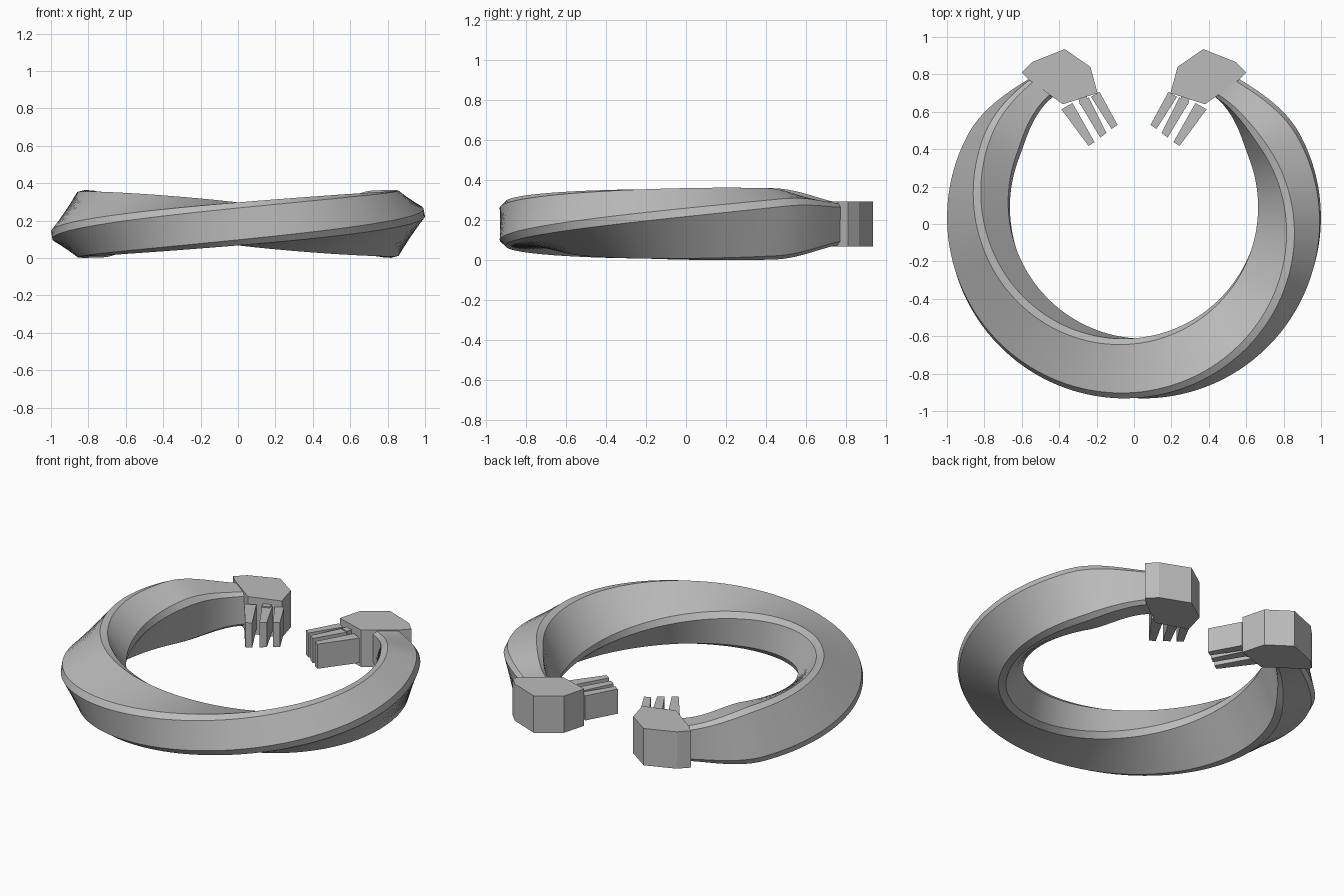
import bpy, bmesh, math

cube = bpy.data.objects.get("Cube")
if cube:
    bpy.data.objects.remove(cube, do_unlink=True)

metal = bpy.data.materials.new("grey_metal")
metal.use_nodes = True
GREY = (0.5, 0.5, 0.5, 1)
metal.diffuse_color = GREY
metal.node_tree.nodes["Principled BSDF"].inputs["Base Color"].default_value = GREY

MID_Z = 0.182


def finish(name, bm, smooth=False):
    bmesh.ops.recalc_face_normals(bm, faces=bm.faces[:])
    mesh = bpy.data.meshes.new(name)
    bm.to_mesh(mesh)
    bm.free()
    mesh.materials.append(metal)
    obj = bpy.data.objects.new(name, mesh)
    bpy.context.collection.objects.link(obj)
    if smooth:
        bpy.ops.object.select_all(action="DESELECT")
        obj.select_set(True)
        bpy.context.view_layer.objects.active = obj
        bpy.ops.object.shade_smooth_by_angle(angle=math.radians(25))
    return obj


def prism(name, outline, half_height, side):
    """Upright prism from a plan outline, mirrored in x by side."""
    bm = bmesh.new()
    rings = [[bm.verts.new((side * x, y, MID_Z + dz)) for x, y in outline]
             for dz in (-half_height, half_height)]
    bm.faces.new(rings[0])
    bm.faces.new(rings[1])
    n = len(outline)
    for i in range(n):
        j = (i + 1) % n
        bm.faces.new((rings[0][i], rings[0][j], rings[1][j], rings[1][i]))
    return finish(name, bm)


# Twisted band: chamfered rectangle turning a quarter turn toward each end
def twisted_band():
    radius, centre_y, steps = 0.831, 0.06, 120
    a, b, c = 0.16, 0.115, 0.03
    section = [(a, c - b), (a, b - c), (a - c, b), (c - a, b),
               (-a, b - c), (-a, c - b), (c - a, -b), (a - c, -b)]
    bm = bmesh.new()
    rings = []
    for i in range(steps + 1):
        s = 2 * i / steps - 1
        theta = math.radians(-90 + 145 * s)
        twist = math.radians(90 * s)
        f = max(0, (abs(s) - 0.8) / 0.2)
        scale = 1 - 0.35 * f * f * (3 - 2 * f)
        ring = []
        for u, v in section:
            r = radius + scale * (u * math.cos(twist) - v * math.sin(twist))
            z = MID_Z + scale * (u * math.sin(twist) + v * math.cos(twist))
            ring.append(bm.verts.new((r * math.cos(theta), centre_y + r * math.sin(theta), z)))
        rings.append(ring)
    n = len(section)
    for p, q in zip(rings, rings[1:]):
        for i in range(n):
            j = (i + 1) % n
            bm.faces.new((p[i], p[j], q[j], q[i]))
    bm.faces.new(rings[0])
    bm.faces.new(rings[-1])
    finish("twisted_band", bm, smooth=True)


twisted_band()

# Hand-like terminals: faceted palm, three tapered fingers and a small knuckle
PALM = [(0.6, 0.81), (0.545, 0.866), (0.37, 0.935), (0.233, 0.84),
        (0.195, 0.7), (0.38, 0.64), (0.45, 0.69), (0.56, 0.77)]
FINGERS = {
    "inner_finger": [(0.388, 0.613), (0.329, 0.647), (0.211, 0.438), (0.243, 0.417)],
    "middle_finger": [(0.29, 0.645), (0.243, 0.678), (0.147, 0.487), (0.18, 0.462)],
    "outer_finger": [(0.23, 0.68), (0.184, 0.706), (0.088, 0.53), (0.12, 0.508)],
}
KNUCKLE = [(0.3, 0.68), (0.255, 0.69), (0.243, 0.65), (0.288, 0.635)]

for label, side in (("left", 1), ("right", -1)):
    prism(label + "_palm", PALM, 0.112, side)
    for finger, outline in FINGERS.items():
        prism(label + "_" + finger, outline, 0.075, side)
    prism(label + "_knuckle", KNUCKLE, 0.082, side)
